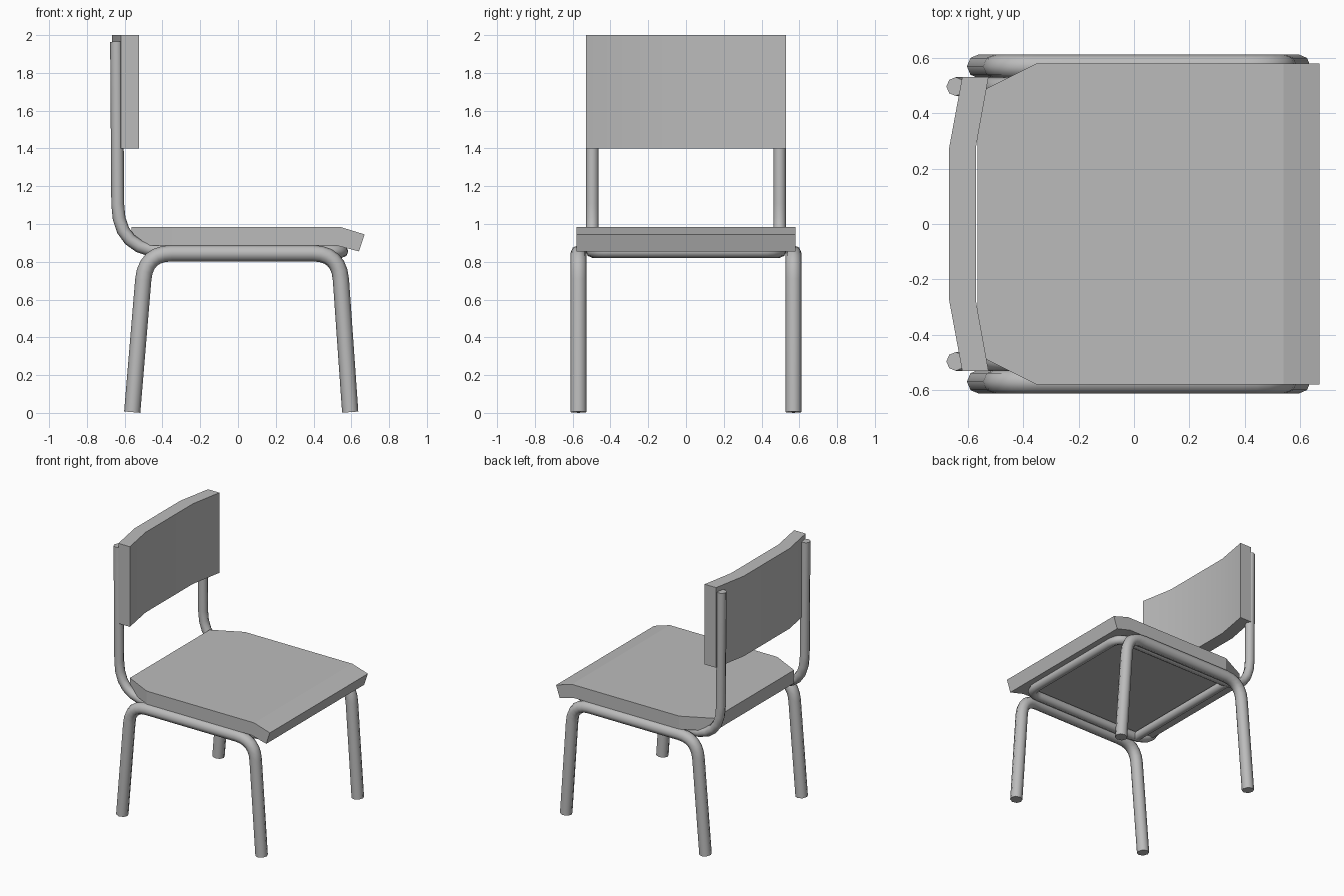
import bpy, bmesh
from mathutils import Vector

cube = bpy.data.objects.get("Cube")
if cube:
    bpy.data.objects.remove(cube, do_unlink=True)

grey = bpy.data.materials.new("plain grey")
grey.use_nodes = True
tone = (0.5, 0.5, 0.5, 1)
grey.diffuse_color = tone
grey.node_tree.nodes["Principled BSDF"].inputs["Base Color"].default_value = tone


def finish(obj, angle):
    """Shade an object smooth below the given edge angle."""
    bpy.ops.object.select_all(action='DESELECT')
    obj.select_set(True)
    bpy.context.view_layer.objects.active = obj
    if obj.type == 'CURVE':
        bpy.ops.object.convert(target='MESH')
    bpy.ops.object.shade_smooth_by_angle(angle=angle)


def round_corners(points, setback, steps=6):
    """Replace inner corners of a path with quadratic bends."""
    pts = [Vector(p) for p in points]
    path = [pts[0]]
    for i in range(1, len(pts) - 1):
        c = pts[i]
        a = c + (pts[i - 1] - c).normalized() * setback[i - 1]
        b = c + (pts[i + 1] - c).normalized() * setback[i - 1]
        for k in range(steps + 1):
            t = k / steps
            path.append(a * (1 - t) ** 2 + c * 2 * t * (1 - t) + b * t * t)
    return path + [pts[-1]]


def tube(name, points, setback, radius):
    """Capped round tube along a path with bent corners."""
    path = round_corners(points, setback)
    curve = bpy.data.curves.new(name, 'CURVE')
    curve.dimensions = '3D'
    curve.bevel_depth = radius
    curve.bevel_resolution = 2
    curve.use_fill_caps = True
    spline = curve.splines.new('POLY')
    spline.points.add(len(path) - 1)
    for sp, p in zip(spline.points, path):
        sp.co = (*p, 1)
    curve.materials.append(grey)
    obj = bpy.data.objects.new(name, curve)
    bpy.context.collection.objects.link(obj)
    finish(obj, 0.9)


def prism(name, profile, direction):
    """Extrude a closed planar profile into a solid."""
    mesh = bpy.data.meshes.new(name)
    bm = bmesh.new()
    face = bm.faces.new([bm.verts.new(p) for p in profile])
    ext = bmesh.ops.extrude_face_region(bm, geom=[face])
    moved = [v for v in ext["geom"] if isinstance(v, bmesh.types.BMVert)]
    bmesh.ops.translate(bm, verts=moved, vec=direction)
    return mesh, bm


def place(name, mesh, bm):
    bmesh.ops.recalc_face_normals(bm, faces=bm.faces)
    bm.to_mesh(mesh)
    bm.free()
    mesh.materials.append(grey)
    obj = bpy.data.objects.new(name, mesh)
    bpy.context.collection.objects.link(obj)
    finish(obj, 0.2)


# Seat: side profile with a drooping front lip, rear corners cut off
half = 0.58
side = [(-0.565, 0.985), (0.54, 0.985), (0.67, 0.945), (0.64, 0.855),
        (0.52, 0.887), (-0.565, 0.887)]
mesh, bm = prism("seat", [(x, -half, z) for x, z in side], (0, 2 * half, 0))
for s in (-1, 1):
    bmesh.ops.bisect_plane(bm, geom=bm.verts[:] + bm.edges[:] + bm.faces[:],
                           plane_co=(-0.35, s * half, 0),
                           plane_no=(-0.5, s, 0), clear_outer=True)
    bmesh.ops.holes_fill(bm, edges=[e for e in bm.edges if e.is_boundary])
place("seat", mesh, bm)

# Backrest: bent panel, thickest outline seen from above
right_half = [(-0.62, 0.53), (-0.668, 0.27), (-0.57, 0.28), (-0.525, 0.53)]
(ob, om, im, ib) = right_half
plan = [ob, om] + [(x, -y) for x, y in (om, ob, ib, im)] + [im, ib]
mesh, bm = prism("backrest", [(x, y, 1.4) for x, y in plan], (0, 0, 0.6))
place("backrest", mesh, bm)

# Leg frames: one bent tube on each side
for label, y in (("left", 0.569), ("right", -0.569)):
    tube(label + "_leg_frame",
         [(-0.56, y, 0.004), (-0.49, y, 0.845), (0.535, y, 0.845),
          (0.594, y, 0.004)], (0.14, 0.14), 0.043)

# Back posts running under the seat and joined across its front
y, z = 0.496, 0.855
tube("back_post_loop",
     [(-0.643, y, 1.965), (-0.635, y, z), (0.55, y, z), (0.55, -y, z),
      (-0.635, -y, z), (-0.643, -y, 1.965)], (0.25, 0.1, 0.1, 0.25), 0.034)

# Rear cross bar beneath the seat
tube("rear_cross_bar", [(-0.43, -y, z), (-0.43, y, z)], (), 0.032)
